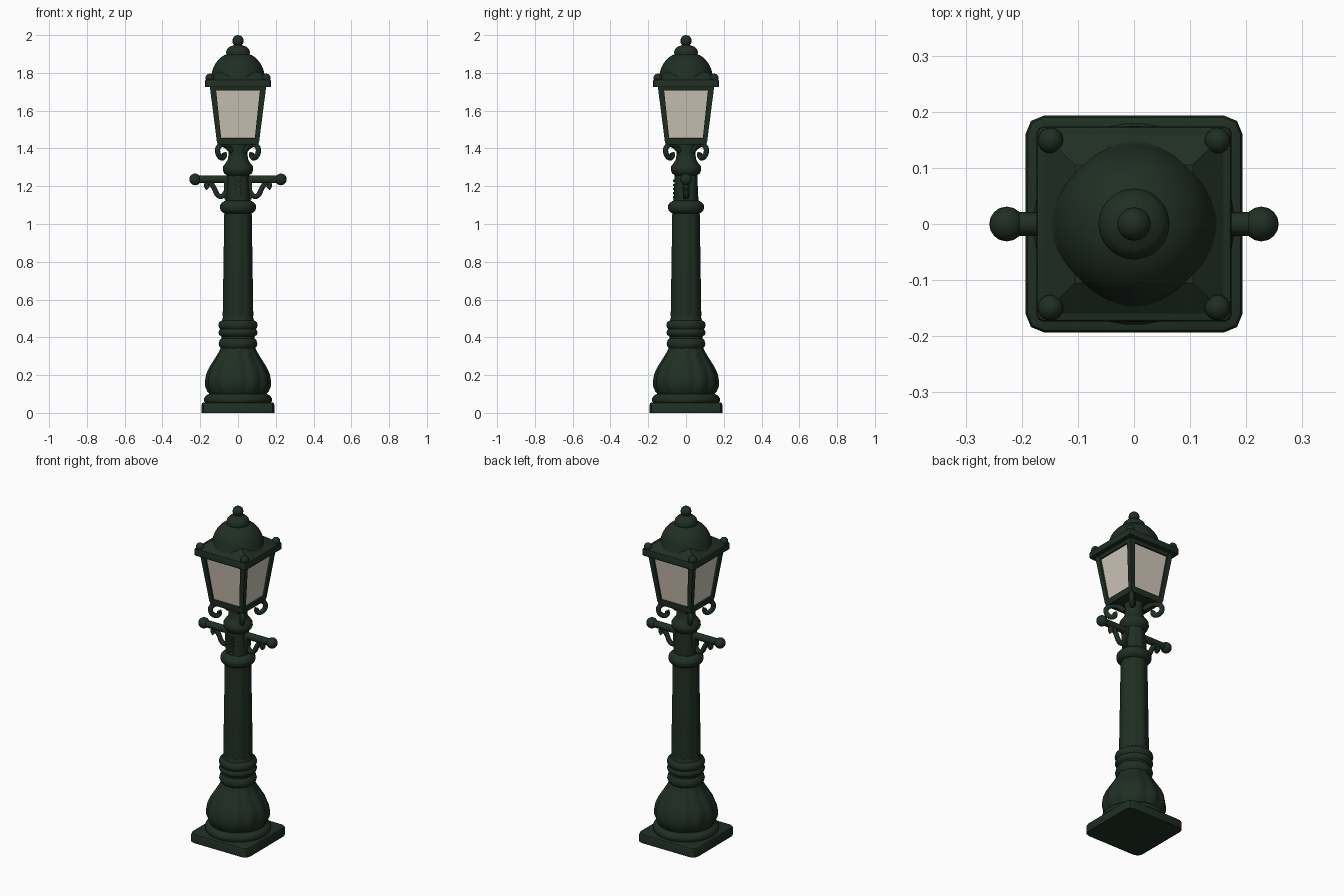
import bpy, bmesh, math
from mathutils import Vector

if "Cube" in bpy.data.objects:
    bpy.data.objects.remove(bpy.data.objects["Cube"])

def material(name, rgb):
    m = bpy.data.materials.new(name)
    m.diffuse_color = (*rgb, 1)
    m.use_nodes = True
    m.node_tree.nodes["Principled BSDF"].inputs["Base Color"].default_value = m.diffuse_color
    return m

GREEN = material("dark_green_iron", (0.014, 0.028, 0.017))
CREAM = material("cream_glass", (0.62, 0.56, 0.48))

def finish(name, bm, mat, smooth=35):
    bmesh.ops.recalc_face_normals(bm, faces=bm.faces)
    me = bpy.data.meshes.new(name)
    bm.to_mesh(me)
    bm.free()
    ob = bpy.data.objects.new(name, me)
    bpy.context.collection.objects.link(ob)
    me.materials.append(mat)
    if smooth:
        bpy.ops.object.select_all(action='DESELECT')
        ob.select_set(True)
        bpy.context.view_layer.objects.active = ob
        bpy.ops.object.shade_smooth_by_angle(angle=math.radians(smooth))
    return ob

def lathe(name, profile, seg=32, lobes=0, amp=0.0, smooth=40):
    """Closed turned part; lobes add flutes, fading out at both ends."""
    bm = bmesh.new()
    rings = []
    for k, (r, z) in enumerate(profile):
        a = amp if 0 < k < len(profile) - 1 else 0
        ring = []
        for i in range(seg):
            t = 2 * math.pi * (i + .5) / seg
            q = r * (1 + a * (abs(math.cos(lobes * t / 2)) - .6))
            ring.append(bm.verts.new((q * math.cos(t), q * math.sin(t), z)))
        rings.append(ring)
    for a, b in zip(rings, rings[1:]):
        for i in range(seg):
            j = (i + 1) % seg
            bm.faces.new((a[i], a[j], b[j], b[i]))
    bm.faces.new(rings[0])
    bm.faces.new(rings[-1])
    return finish(name, bm, GREEN, smooth)

def frustum(name, c0, w0, c1, w1, mat=GREEN, chamfer=0, edge=0):
    """Square block from half width w0 at c0 to w1 at c1."""
    bm = bmesh.new()
    sq = [(-1, -1), (1, -1), (1, 1), (-1, 1)]
    a, b = [[bm.verts.new((c[0] + w * x, c[1] + w * y, c[2])) for x, y in sq]
            for c, w in ((c0, w0), (c1, w1))]
    for i in range(4):
        j = (i + 1) % 4
        bm.faces.new((a[i], a[j], b[j], b[i]))
    bm.faces.new(a[::-1])
    bm.faces.new(b)
    if chamfer:
        es = [e for e in bm.edges if abs(e.verts[0].co.z - e.verts[1].co.z) > 1e-4]
        bmesh.ops.bevel(bm, geom=es, offset=chamfer, segments=2, affect='EDGES', profile=.5)
    if edge:
        zt = max(c0[2], c1[2])
        es = [e for e in bm.edges if all(abs(v.co.z - zt) < 1e-4 for v in e.verts)]
        bmesh.ops.bevel(bm, geom=es, offset=edge, segments=2, affect='EDGES', profile=.5)
    return finish(name, bm, mat, 30)

def ball(name, p, r):
    bm = bmesh.new()
    bmesh.ops.create_uvsphere(bm, u_segments=16, v_segments=10, radius=r)
    bmesh.ops.translate(bm, verts=bm.verts, vec=p)
    return finish(name, bm, GREEN, 60)

def tube(name, pts, r):
    cu = bpy.data.curves.new(name, 'CURVE')
    cu.dimensions = '3D'
    cu.bevel_depth = r
    cu.bevel_resolution = 3
    cu.use_fill_caps = True
    s = cu.splines.new('NURBS' if len(pts) > 2 else 'POLY')
    s.points.add(len(pts) - 1)
    for p, q in zip(s.points, pts):
        p.co = (*q, 1)
    if len(pts) > 2:
        s.order_u = 3
        s.use_endpoint_u = True
        s.resolution_u = 4
    cu.materials.append(GREEN)
    ob = bpy.data.objects.new(name, cu)
    bpy.context.collection.objects.link(ob)
    bpy.ops.object.select_all(action='DESELECT')
    ob.select_set(True)
    bpy.context.view_layer.objects.active = ob
    bpy.ops.object.convert(target='MESH')
    bpy.ops.object.shade_smooth_by_angle(angle=math.radians(50))

# Base: square plinth, round foot, fluted bulb
frustum("plinth", (0, 0, 0), .193, (0, 0, .055), .193, chamfer=.032, edge=.012)
lathe("foot_ring", [(.17, .05), (.18, .062), (.18, .078), (.172, .09), (.155, .1), (.152, .11)])
lathe("bulb", [(.148, .095), (.16, .115), (.17, .14), (.171, .17), (.165, .205), (.15, .24),
               (.128, .275), (.107, .31), (.093, .335), (.086, .36)], 72, 12, .06)
lathe("lower_collar", [(.085, .335), (.098, .35), (.103, .365), (.098, .385), (.089, .395), (.089, .405),
                       (.1, .413), (.104, .425), (.1, .437), (.095, .443), (.1, .45), (.105, .465),
                       (.1, .48), (.085, .49), (.08, .51)])
# Fluted shaft
lathe("shaft", [(.079, .47), (.079, .52), (.071, 1.05), (.07, 1.09)], 64, 8, .07)
lathe("upper_collar", [(.07, 1.055), (.085, 1.063), (.094, 1.075), (.096, 1.09), (.094, 1.103),
                       (.083, 1.115), (.065, 1.125)])
lathe("upper_shaft", [(.064, 1.11), (.064, 1.13), (.058, 1.26), (.058, 1.28)], 64, 8, .07)
lathe("neck_ring", [(.058, 1.255), (.073, 1.268), (.081, 1.285), (.079, 1.305), (.07, 1.318),
                    (.06, 1.33), (.053, 1.345), (.05, 1.38), (.052, 1.43)])

# Ladder bar with end balls and curled brackets
tube("ladder_bar", [(-.22, 0, 1.236), (.22, 0, 1.236)], .021)
for s in (-1, 1):
    ball("bar_end", (s * .227, 0, 1.236), .031)
    tube("bar_bracket", [(s * x, 0, z) for x, z in
         ((.05, 1.2), (.075, 1.14), (.11, 1.15), (.125, 1.19), (.15, 1.225), (.175, 1.205), (.158, 1.188))], .014)
    frustum("bracket_root", (s * .055, 0, 1.13), .016, (s * .055, 0, 1.24), .02)
for k in range(5):
    frustum("front_rib", (0, -.056, 1.135 + .022 * k), .014, (0, -.054, 1.147 + .022 * k), .014)

# Lantern: glass box, frame and four diagonal scrolls
frustum("lantern_glass", (0, 0, 1.45), .102, (0, 0, 1.72), .136, CREAM)
frustum("lantern_floor", (0, 0, 1.42), .108, (0, 0, 1.455), .115, edge=.006)
frustum("top_rail", (0, 0, 1.706), .143, (0, 0, 1.735), .15)
d = math.sqrt(.5)
for sx in (-1, 1):
    for sy in (-1, 1):
        frustum("corner_post", (sx * .1, sy * .1, 1.44), .0125, (sx * .134, sy * .134, 1.73), .0155)
        tube("scroll", [(sx * d * r, sy * d * r, z) for r, z in
             ((.05, 1.385), (.075, 1.41), (.12, 1.425), (.155, 1.405), (.15, 1.365), (.12, 1.345),
              (.098, 1.36), (.105, 1.375))], .014)
        ball("corner_knob", (sx * .149, sy * .149, 1.773), .023)

# Roof: brim, sloped hip, dome and finial
frustum("roof_brim", (0, 0, 1.725), .174, (0, 0, 1.765), .174, chamfer=.012, edge=.008)
frustum("roof_hip", (0, 0, 1.76), .166, (0, 0, 1.805), .105)
lathe("roof_dome", [(.16, 1.758), (.15, 1.768), (.142, 1.785), (.138, 1.805), (.13, 1.83), (.116, 1.855),
                    (.096, 1.878), (.074, 1.893), (.062, 1.898), (.063, 1.91), (.058, 1.925), (.045, 1.938),
                    (.028, 1.944), (.018, 1.95), (.018, 1.965)], 48)
ball("finial_ball", (0, 0, 1.97), .03)
